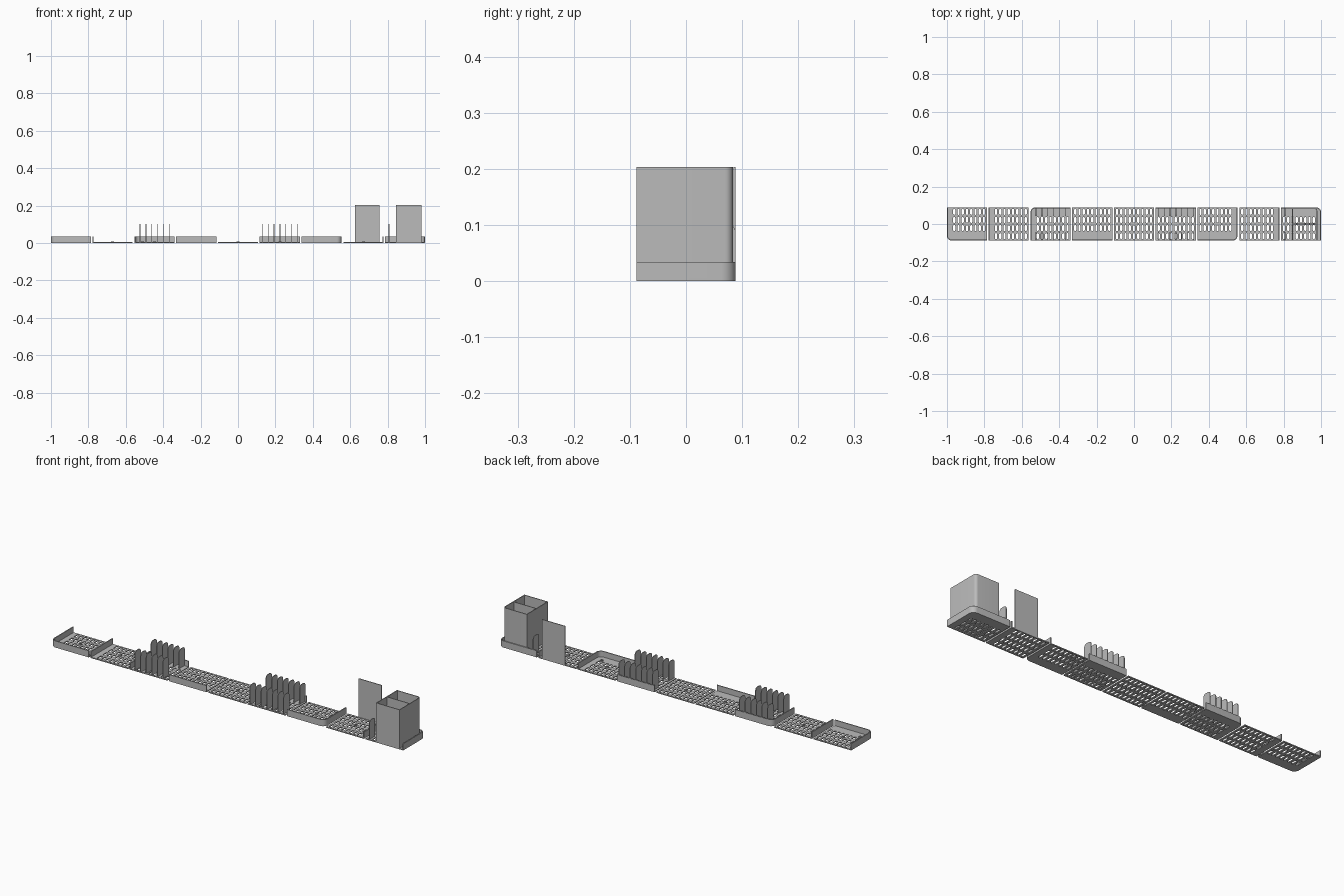
import bpy
from math import pi, cos, sin, radians

cube = bpy.data.objects.get("Cube")
if cube:
    bpy.data.objects.remove(cube, do_unlink=True)

grey = bpy.data.materials.new("plain_grey")
grey.use_nodes = True
grey.diffuse_color = (0.5, 0.5, 0.5, 1)
grey.node_tree.nodes["Principled BSDF"].inputs["Base Color"].default_value = (0.5, 0.5, 0.5, 1)

HW, HD = 0.107, 0.0885       # half width and half depth of one tray
PITCH = (2 - 2 * HW) / 8
BASE, WALL_TOP, TALL = 0.005, 0.034, 0.203
THICK = 0.005
ROUND = 0.026


def prism(name, loops, low, high, place=(0, 0, 0), turn=(0, 0, 0)):
    """Extrude closed outlines; inner loops become holes."""
    curve = bpy.data.curves.new(name, "CURVE")
    curve.dimensions = "2D"
    curve.fill_mode = "BOTH"
    curve.extrude = (high - low) / 2
    for loop in loops:
        spline = curve.splines.new("POLY")
        spline.points.add(len(loop) - 1)
        for point, (u, v) in zip(spline.points, loop):
            point.co = (u, v, 0, 1)
        spline.use_cyclic_u = True
    ob = bpy.data.objects.new(name, curve)
    bpy.context.collection.objects.link(ob)
    mid = (low + high) / 2
    ob.rotation_euler = turn
    ob.location = (place[0], place[1], place[2] + mid) if not any(turn) else place
    bpy.ops.object.select_all(action="DESELECT")
    ob.select_set(True)
    bpy.context.view_layer.objects.active = ob
    bpy.ops.object.convert(target="MESH")
    ob = bpy.context.object
    ob.data.materials.clear()
    ob.data.materials.append(grey)
    bpy.ops.object.shade_smooth_by_angle(angle=radians(35))
    return ob


def arc(cx, cy, r, start, end, steps=6):
    return [(cx + r * cos(start + (end - start) * i / steps),
             cy + r * sin(start + (end - start) * i / steps)) for i in range(steps + 1)]


def rounded(x0, x1, y0, y1, radii):
    """Rectangle with one radius per corner, from the lower left, anticlockwise."""
    corners = [(x0, y0, 1, 1), (x1, y0, -1, 1), (x1, y1, -1, -1), (x0, y1, 1, -1)]
    loop = []
    for i, ((x, y, sx, sy), r) in enumerate(zip(corners, radii)):
        if r:
            a = pi + i * pi / 2
            loop += arc(x + sx * r, y + sy * r, r, a, a + pi / 2)
        else:
            loop.append((x, y))
    return loop


def slots(sx, sy):
    """Drain slots, leaving a solid strip beside each wall."""
    holes = []
    for col in range(-4, 5):
        for row in (-1.5, -0.5, 0.5, 1.5):
            if (sx and col == 4 * sx) or (sy and row == 1.5 * sy):
                continue
            x, y, w, d = col * 0.0228, row * 0.0435, 0.006, 0.0165
            holes.append(arc(x, y + d - w, w, 0, pi, 4) + arc(x, y - d + w, w, pi, 2 * pi, 4))
    return holes


def wall_path(sx, sy, inset):
    """Half outline of the tray that carries a wall."""
    w, h, r = HW - inset, HD - inset, ROUND - inset
    if sx and sy:
        bend = [(sx * (w - r + r * sin(t)), sy * (h - r + r * cos(t)))
                for t in [i * pi / 16 for i in range(9)]]
        return [(-sx * HW, sy * h)] + bend + [(sx * w, -sy * HD)]
    if sx:
        return [(sx * w, -HD), (sx * w, HD)]
    return [(-HW, sy * h), (HW, sy * h)]


# Trays, each with the walls of its place in a three by three set
centres = []
for n in range(9):
    sx, sy = n // 3 - 1, n % 3 - 1
    cx = -1 + HW + n * PITCH
    centres.append(cx)
    corner_order = [(-1, -1), (1, -1), (1, 1), (-1, 1)]
    radii = [ROUND if (sx, sy) == c else 0 for c in corner_order]
    prism(f"tray_base_{n + 1}", [rounded(-HW, HW, -HD, HD, radii)] + slots(sx, sy),
          0, BASE, (cx, 0, 0))
    if sx or sy:
        outline = wall_path(sx, sy, 0) + wall_path(sx, sy, THICK)[::-1]
        prism(f"tray_wall_{n + 1}", [outline], 0, WALL_TOP, (cx, 0, 0))
    # Small bosses on the floor
    spots = [(0, 0)] + ([(sx * 0.064, sy * 0.047)] if sx and sy else [])
    for x, y in spots:
        ring = [arc(0, 0, r, 0, 2 * pi * 11 / 12, 11) for r in (0.008, 0.004)]
        prism(f"floor_boss_{n + 1}", ring, 0, 0.009, (cx + x, y, 0))

# Upright dividers in a front and a back row
STEP = 0.0318
divider_x = [-0.524 + i * STEP for i in range(6)]
divider_x += [0.129 + i * STEP for i in range(7)] + [0.807]
for x in divider_x:
    for side, (y0, y1) in (("front", (-HD, -0.042)), ("back", (0.042, HD))):
        prism(f"{side}_divider", [rounded(y0, y1, 0.001, 0.102, (0, 0, 0.016, 0.016))],
              -0.0017, 0.0017, (x, 0, 0), (pi / 2, 0, pi / 2))

# Tall back panel
prism("back_panel", [rounded(0.625, 0.757, HD - 0.004, HD, (0, 0, 0, 0))], 0.001, TALL)

# Open holder with two compartments
X0, X1, Y0, Y1, T = 0.845, 0.98, -HD, HD - THICK, 0.004
prism("holder_walls", [rounded(X0, X1, Y0, Y1, (0, 0, 0.014, 0)),
                       rounded(X0 + T, X1 - T, Y0 + T, Y1 - T, (0, 0, 0.01, 0))], 0.001, TALL)
prism("holder_partition", [rounded(X0 + T, X1 - T, -T / 2, T / 2, (0, 0, 0, 0))], 0.001, TALL - 0.002)
